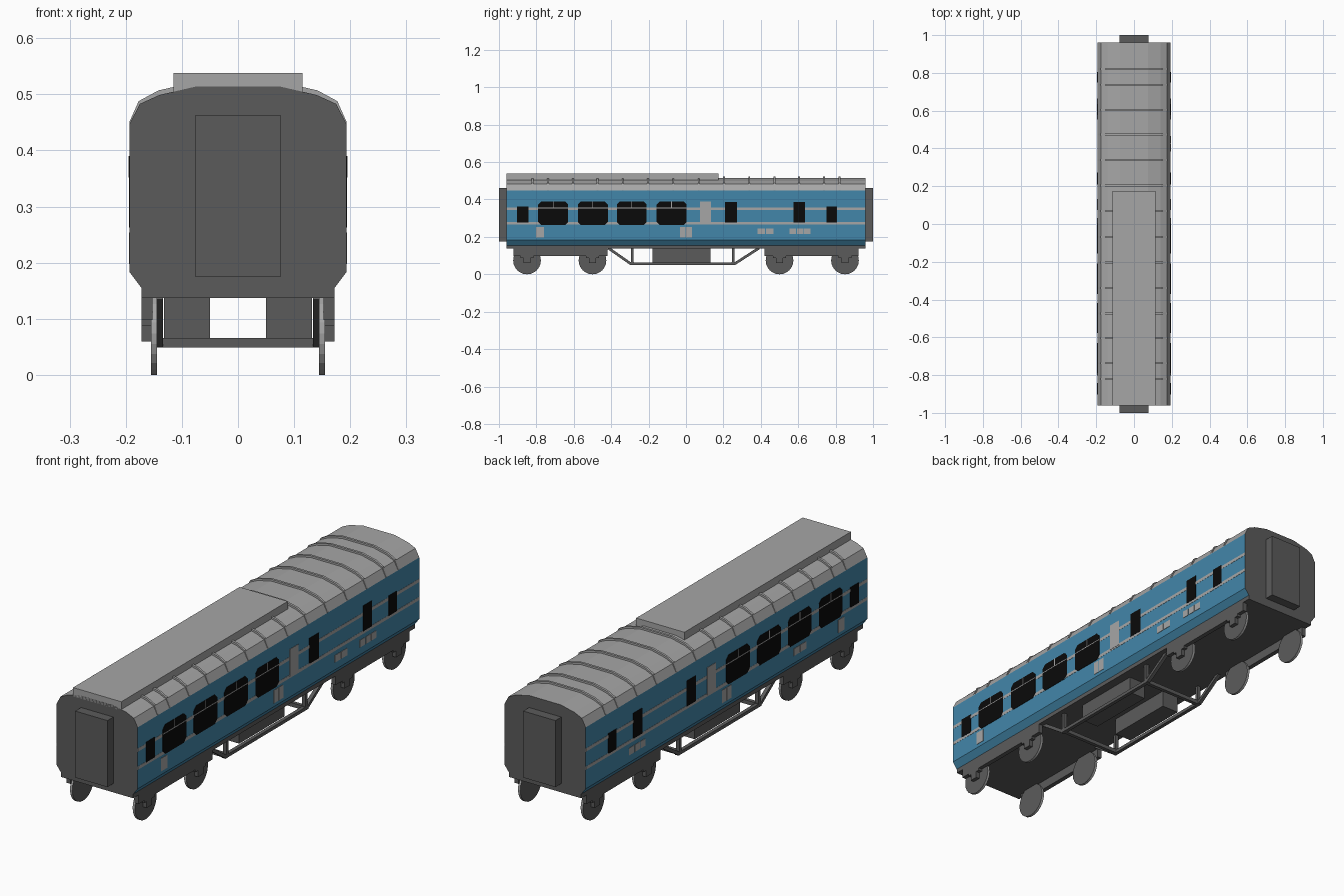
import bpy, bmesh, math
from mathutils import Vector

if "Cube" in bpy.data.objects:
    bpy.data.objects.remove(bpy.data.objects["Cube"])

def material(name, rgb):
    m = bpy.data.materials.new(name)
    m.diffuse_color = (*rgb, 1)
    m.use_nodes = True
    m.node_tree.nodes["Principled BSDF"].inputs["Base Color"].default_value = m.diffuse_color
    return m

LIGHT = material("light grey", (0.38, 0.38, 0.38))
DARK = material("dark grey", (0.105, 0.105, 0.105))
BLUE = material("coach blue", (0.055, 0.24, 0.40))
BLACK = material("window black", (0.003, 0.003, 0.003))


def prism(name, pts, a, b, mat, axis="y"):
    """Extrude a 2D outline from a to b: (x,z) along y, or (y,z) along x."""
    place = (lambda p, t: (p[0], t, p[1])) if axis == "y" else (lambda p, t: (t, p[0], p[1]))
    bm = bmesh.new()
    lo = [bm.verts.new(place(p, a)) for p in pts]
    hi = [bm.verts.new(place(p, b)) for p in pts]
    bm.faces.new(lo)
    bm.faces.new(hi[::-1])
    n = len(pts)
    for i in range(n):
        j = (i + 1) % n
        bm.faces.new((lo[j], lo[i], hi[i], hi[j]))
    bmesh.ops.recalc_face_normals(bm, faces=bm.faces)
    me = bpy.data.meshes.new(name)
    bm.to_mesh(me)
    bm.free()
    me.materials.append(mat)
    ob = bpy.data.objects.new(name, me)
    bpy.context.collection.objects.link(ob)
    return ob


def box(name, x0, x1, y0, y1, z0, z1, mat):
    return prism(name, [(x0, z0), (x1, z0), (x1, z1), (x0, z1)], y0, y1, mat)


def bar(name, p, q, x0, x1, mat, t=0.014):
    """Flat bar between two (y,z) points."""
    p, q = Vector(p), Vector(q)
    n = (q - p).orthogonal().normalized() * t / 2
    return prism(name, [p + n, q + n, q - n, p - n], x0, x1, mat, "x")


def mirrored(half):
    return half + [(-x, z) for x, z in reversed(half)]


# body shell with roof, coloured by height and direction
half = [(0.172, 0.137), (0.172, 0.155), (0.193, 0.183), (0.193, 0.448),
        (0.175, 0.483), (0.14, 0.499), (0.075, 0.514)]
body = prism("coach_body", mirrored(half), -0.96, 0.96, DARK)
body.data.materials.append(BLUE)
body.data.materials.append(LIGHT)
for f in body.data.polygons:
    if abs(f.normal.y) < 0.5 and f.center.z > 0.155:
        f.material_index = 2 if f.center.z > 0.45 else 1

# roof ribs
inner = [(x, z) for x, z in half[3:]]
outer = [(0.193, 0.452), (0.177, 0.488), (0.142, 0.507), (0.076, 0.522)]
arch = mirrored(outer) + mirrored(inner)[::-1]
for y in (0.068, 0.203, 0.338, 0.473, 0.605, 0.737, 0.82):
    for s in (-1, 1):
        prism("roof_rib", arch, s * y - 0.005, s * y + 0.005, LIGHT)

# roof equipment box and end gangways
box("roof_box", -0.115, 0.115, -0.96, 0.175, 0.5, 0.538, LIGHT)
for y0, y1 in ((-1, -0.96), (0.96, 1)):
    box("gangway", -0.077, 0.077, y0, y1, 0.175, 0.462, DARK)


# painted side details
def plate(name, s, y0, y1, z0, z1, mat, depth, c=0.0):
    pts = [(y0, z0), (y1, z0), (y1, z1), (y0, z1)]
    if c:
        pts = [(y0 + c, z0), (y1 - c, z0), (y1, z0 + c), (y1, z1 - c),
               (y1 - c, z1), (y0 + c, z1), (y0, z1 - c), (y0, z0 + c)]
    prism(name, pts, s * 0.192, s * (0.193 + depth), mat, "x")


for s in (-1, 1):
    plate("lower_stripe", s, -0.96, 0.96, 0.265, 0.279, LIGHT, 0.0008)
    plate("upper_stripe", s, -0.96, 0.96, 0.343, 0.357, LIGHT, 0.0008)
    for y in (-0.71, -0.498, -0.29, -0.077):
        plate("large_window", s, y - 0.08, y + 0.08, 0.263, 0.39, BLACK, 0.0016, 0.017)
        plate("window_bar", s, y - 0.08, y + 0.08, 0.352, 0.356, LIGHT, 0.0024)
        plate("window_divider", s, y - 0.002, y + 0.002, 0.356, 0.39, LIGHT, 0.0024)
    for y, w, top in ((-0.873, 0.03, 0.363), (0.241, 0.032, 0.386),
                      (0.606, 0.03, 0.386), (0.778, 0.028, 0.363)):
        plate("small_window", s, y - w, y + w, 0.276, top, BLACK, 0.0016)
    plate("side_grille", s, 0.075, 0.133, 0.272, 0.39, LIGHT, 0.0016)
    plate("side_panel", s, -0.802, -0.76, 0.198, 0.254, LIGHT, 0.0016)
    for y in (-0.017, 0.016):
        plate("side_panel", s, y - 0.015, y + 0.015, 0.198, 0.254, LIGHT, 0.0016)
    wide = 0.425 if s > 0 else -0.5
    for y in (wide - 0.022, wide + 0.022):
        plate("marking_panel", s, y - 0.02, y + 0.02, 0.215, 0.246, LIGHT, 0.0016)
    for y in (0.57, 0.61, 0.648):
        plate("marking_panel", s, y - 0.017, y + 0.017, 0.215, 0.246, LIGHT, 0.0016)

# bogies: side frames, axle boxes and wheels
for s in (-1, 1):
    for d in (-1, 1):
        y0, y1 = sorted((d * 0.42, d * 0.923))
        box("bogie_frame", s * 0.152, s * 0.172, y0, y1, 0.098, 0.14, DARK)
        for y in (d * 0.5, d * 0.85):
            box("axle_box_top", s * 0.152, s * 0.172, y - 0.034, y + 0.034, 0.088, 0.099, DARK)
            box("axle_box", s * 0.152, s * 0.172, y - 0.018, y + 0.018, 0.06, 0.09, DARK)
            ring = [(y + 0.074 * math.cos(i * math.tau / 24),
                     0.074 + 0.074 * math.sin(i * math.tau / 24)) for i in range(24)]
            wheel = prism("wheel", ring, s * 0.144, s * 0.155, DARK, "x")
            wheel.data.materials.append(LIGHT)
            for f in wheel.data.polygons:
                f.material_index = int(abs(f.normal.x) < 0.5)

# underframe trusses, cross bars and equipment boxes
for s in (-1, 1):
    x0, x1 = s * 0.134, s * 0.15
    bar("truss_bottom", (-0.3, 0.056), (0.265, 0.056), x0, x1, DARK)
    bar("truss_brace", (-0.295, 0.056), (-0.415, 0.14), x0, x1, DARK)
    bar("truss_brace", (0.26, 0.056), (0.39, 0.14), x0, x1, DARK)
    for y in (-0.287, 0.252):
        bar("truss_post", (y, 0.056), (y, 0.14), x0, x1, DARK)
    box("equipment_box", s * 0.05, s * 0.132, -0.18, 0.13, 0.064, 0.138, DARK)
for y in (-0.287, 0.252):
    box("cross_bar", -0.15, 0.15, y - 0.008, y + 0.008, 0.049, 0.066, DARK)
